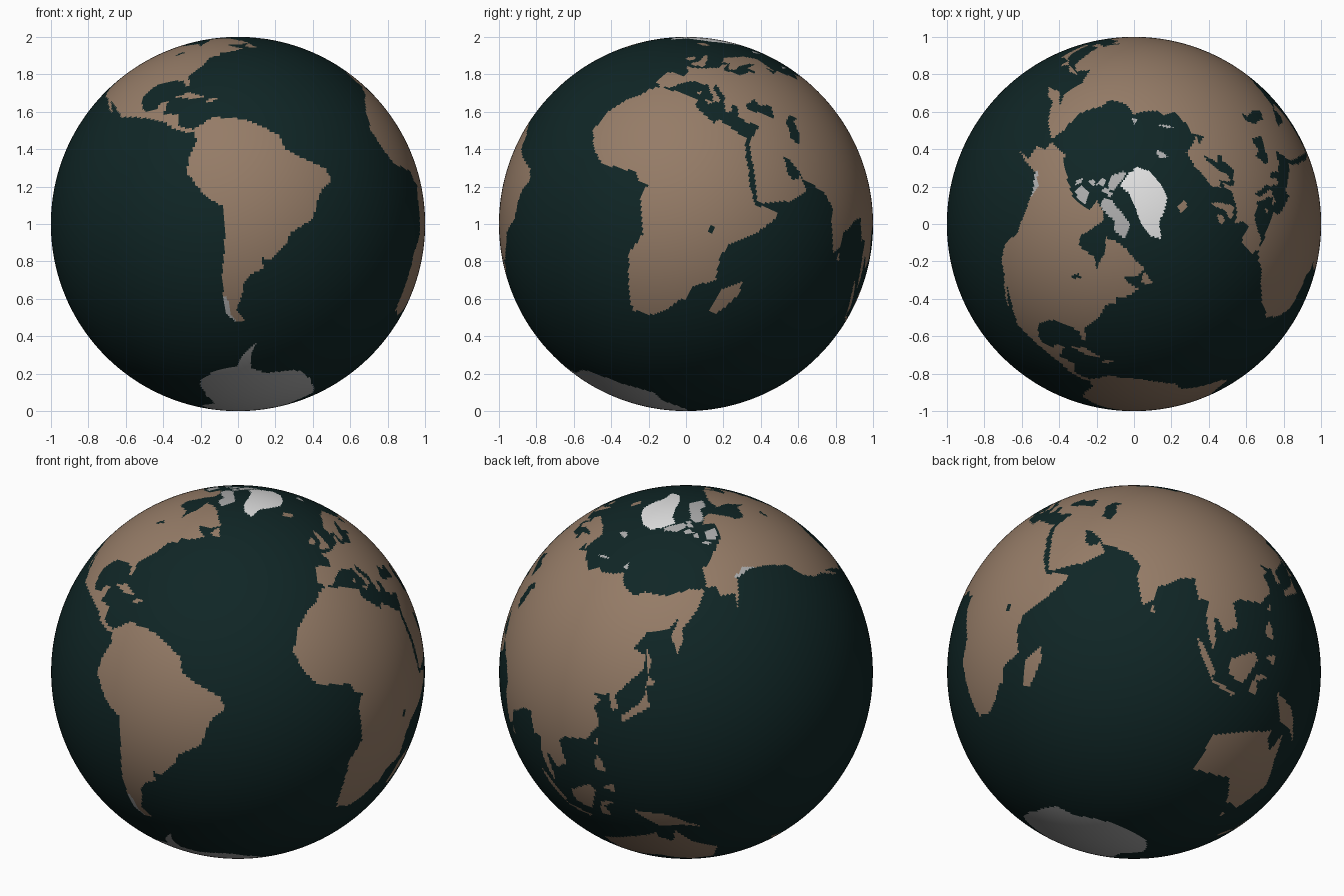
import bpy, bmesh, math
from mathutils import Matrix

COLS, ROWS = 480, 240
STEP = 360 / COLS
FRONT_LON = -66
SEA, LAND, ICE, SNOW = range(4)
grid = [[SEA] * COLS for _ in range(ROWS)]


def paint(colour, outline, only=None):
    """Fill a (longitude, latitude) outline on the face grid, row by row."""
    edges = list(zip(outline, outline[1:] + outline[:1]))
    for r in range(ROWS):
        lat = (r + 0.5) * STEP - 90
        hits = sorted(x0 + (lat - y0) * (x1 - x0) / (y1 - y0)
                      for (x0, y0), (x1, y1) in edges if (y0 > lat) != (y1 > lat))
        for a, b in zip(hits[::2], hits[1::2]):
            for c in range(round((a + 180) / STEP), round((b + 180) / STEP)):
                if only is None or grid[r][c % COLS] == only:
                    grid[r][c % COLS] = colour


# Africa
paint(LAND, [(-6, 36), (10, 37), (11, 34), (20, 31), (21, 33), (30, 31), (34, 31), (32.5, 30),
             (35, 24), (37, 21), (39, 16), (43, 11.5), (51, 12), (51, 10), (47, 4), (40, -3),
             (39, -8), (41, -15), (35, -20), (35.5, -24), (33, -26), (31, -30), (27, -34),
             (20, -35), (18, -33), (15, -27), (12, -18), (14, -11), (9, -1), (9.5, 4), (6, 4),
             (4, 6), (-2, 5), (-8, 4.5), (-13, 8), (-17, 13), (-16.5, 20), (-13, 27), (-10, 30),
             (-9, 33)])
# Europe and the Middle East
paint(LAND, [(-9, 37), (-9, 43), (-1.5, 43.5), (-1, 46), (-4.5, 48.3), (1, 50), (8, 54), (8, 57),
             (10.5, 57.5), (11, 54), (20, 55), (24, 59.3), (30, 60), (22, 61), (25, 65.5),
             (21, 64), (17, 60.5), (16, 56.5), (13, 55.5), (11, 59), (7, 58), (5, 61), (14, 68),
             (25, 71), (41, 67), (34, 66.5), (40, 64.5), (44, 68), (62, 69), (62, 25.2),
             (57, 25.5), (56, 27), (50, 30), (48, 30), (51, 25), (54, 24), (56, 26), (59.5, 22.5),
             (55, 17.5), (45, 12.8), (43, 13), (39, 21), (35, 28), (34.5, 31), (36, 36.5),
             (30, 36.3), (27, 37), (26, 40), (23, 40.5), (24, 38), (22.5, 36.5), (19.5, 40),
             (19.5, 42), (13, 45.5), (12.5, 44), (18.5, 40), (16, 38), (15, 40), (10, 44),
             (3, 43), (0, 40), (-2, 37), (-5.5, 36)])
# Asia
paint(LAND, [(60, 69), (68, 69), (72, 73), (80, 73), (104, 77.5), (113, 74), (130, 71),
             (140, 72.5), (160, 70), (180, 69), (190, 66), (179, 62.5), (170, 60), (163, 58),
             (162, 55), (157, 51), (156, 57), (164, 62), (155, 59), (142, 59), (135, 54.5),
             (141, 52), (140, 48), (132, 43), (127.5, 39.5), (129, 35.5), (126.5, 34.5),
             (125, 39.5), (121, 39), (118, 39), (122, 37), (119, 35), (122, 30), (117, 23.5),
             (108, 21.5), (106, 19), (109, 12), (105, 9), (100, 13), (103, 4), (103, 1.5),
             (100, 6), (98, 10), (97.5, 16.5), (94, 16), (91, 22.5), (87, 21), (80, 15),
             (80, 11), (77.5, 8), (73, 17), (72.5, 21), (67, 25), (60, 25.2)])
# North America
paint(LAND, [(-168, 66), (-156, 71), (-128, 70), (-115, 68.5), (-96, 68), (-94, 72), (-85, 69.5),
             (-82, 67), (-87, 64.5), (-94, 60), (-92.5, 57), (-82, 55), (-80, 51.5), (-79, 54.5),
             (-77, 57), (-78, 62), (-70, 61), (-65, 59), (-61, 56), (-56, 52.5), (-60, 50),
             (-66, 50), (-64.5, 48.5), (-60, 46), (-66, 43.5), (-70, 43.5), (-70, 41.5),
             (-74, 40.5), (-76, 36), (-81, 31.5), (-80, 26), (-81.5, 26), (-83, 29.5), (-89, 30),
             (-94, 29.5), (-97.5, 26), (-97, 21), (-95, 18.5), (-91, 19), (-90, 21.3),
             (-87, 21.3), (-88.5, 16), (-83.5, 15), (-83, 10.5), (-80, 9), (-77, 8), (-80, 7.5),
             (-85, 10), (-88, 13), (-94, 16), (-105, 20), (-109, 25), (-114.5, 31), (-109.7, 23),
             (-115, 29), (-117.5, 33), (-121, 35), (-124.3, 40), (-124, 47), (-130, 54),
             (-137, 58.5), (-147, 60.5), (-152, 59), (-164, 54.5), (-157, 58.5), (-165, 61),
             (-162, 64.5)])
# South America
paint(LAND, [(-78, 8.5), (-72, 12), (-62, 10.5), (-52, 5), (-50, 0), (-44, -2.5), (-37, -4.7),
             (-35, -8), (-39, -13), (-40.5, -21), (-48, -26), (-49, -29), (-54, -34.5),
             (-58, -34), (-57, -37.5), (-62, -39), (-65, -42.5), (-66, -46), (-69, -50.5),
             (-65, -54.8), (-70, -55), (-74.5, -51), (-73.5, -40), (-71, -30), (-70.3, -18),
             (-76, -14), (-81, -6), (-80, -1), (-77.5, 4)])
# Australia
paint(LAND, [(114, -22), (122, -18), (129, -15), (136, -12), (136, -15), (140, -17.5), (142, -11),
             (146, -19), (153, -26), (150, -37.5), (140.5, -38), (136, -34.5), (131, -31.5),
             (124, -33), (115, -34.5)])
# Atlantic and Mediterranean islands
paint(LAND, [(-5, 50), (-3, 53.5), (-5, 58.5), (-2, 57.5), (1.5, 52.5), (1, 51)])
paint(LAND, [(-10, 52), (-8, 55), (-6, 54), (-6.5, 52)])
paint(LAND, [(-23, 64), (-22, 66), (-15, 66), (-15, 64.5), (-19, 63.5)])
paint(LAND, [(-85, 22), (-80, 23.3), (-74.5, 20.3), (-78, 20)])
paint(LAND, [(-74, 18.3), (-73, 20), (-68.5, 18.5)])
paint(LAND, [(-59, 48), (-56, 51.5), (-53, 47)])
paint(LAND, [(8.5, 39), (9, 43), (9.6, 39)])
paint(LAND, [(12.5, 38), (15.5, 38), (15, 36.8)])
# Indian Ocean and East Indies islands
paint(LAND, [(44, -25), (44, -17), (49.3, -12), (50.5, -16), (47, -25)])
paint(LAND, [(80, 6.5), (80, 9.5), (82, 7)])
paint(LAND, [(95.5, 5.5), (106, -4), (105, -6), (100, -1.5)])
paint(LAND, [(105, -6.2), (114.5, -7.7), (114, -8.7), (106, -7.5)])
paint(LAND, [(109, 1.5), (117, 7), (119, 5), (116, -4), (110.5, -3)])
paint(LAND, [(119, -5), (120, 1), (125, 1.5), (121, -1), (122.5, -5)])
paint(LAND, [(131, -1), (141, -2.7), (150.5, -10.5), (144, -8), (138, -8.3), (133, -4)])
# Pacific islands
paint(LAND, [(120, 16), (121, 18.5), (122.3, 18), (124, 13), (120.5, 14)])
paint(LAND, [(122, 7), (125.5, 9.5), (126, 6)])
paint(LAND, [(120, 23), (121.5, 25), (121, 22)])
paint(LAND, [(130, 33), (137, 37), (141, 41.3), (141.5, 36), (136, 34), (131, 31.5)])
paint(LAND, [(140, 42), (142, 45.5), (145, 43.5)])
paint(LAND, [(142, 46), (142, 54), (144, 50)])
paint(LAND, [(145, -41), (148, -41), (147, -43.5)])
paint(LAND, [(173, -35), (178, -38), (175, -41.5), (174, -39)])
paint(LAND, [(172.5, -40.7), (174, -42), (169, -46.5), (166.5, -46)])
# inland waters
paint(SEA, [(28, 42), (31, 46.5), (34, 45), (39, 47), (41.5, 42), (35, 41.8), (31, 41.2)])
paint(SEA, [(47, 43), (49, 46.5), (53, 46.5), (51, 44.5), (54, 41), (54, 37), (50, 37.2), (49, 40.5)])
paint(SEA, [(32, -2.5), (32, 0.3), (34, 0.3), (34, -2.5)])
paint(SEA, [(-91, 46.8), (-88, 48.7), (-85, 47)])
# Arctic islands
paint(ICE, [(-90, 77), (-92, 81), (-70, 83), (-62, 82.3), (-75, 79), (-80, 76.5)])
paint(ICE, [(-105, 76), (-103, 79), (-96, 79), (-95, 76.5)])
paint(ICE, [(-95, 75), (-92, 76.8), (-80, 75.5), (-82, 74.5)])
paint(ICE, [(-117, 70), (-117, 73), (-106, 73), (-102, 69.3), (-110, 69)])
paint(ICE, [(-125, 72), (-123, 74.3), (-119, 73.5), (-121, 71.5)])
paint(ICE, [(-116, 75), (-112, 76.5), (-106, 76), (-106, 75)])
paint(ICE, [(-90, 73), (-80, 73.7), (-68, 70), (-61, 66.5), (-66, 62), (-73, 64.5), (-74, 67.5),
            (-88, 70.5)])
paint(ICE, [(11, 79), (20, 80.5), (26, 80), (17, 76.7)])
paint(ICE, [(54, 73), (57, 75), (68, 77), (59, 74)])
paint(ICE, [(95, 79), (97, 81), (105, 79)])
# glaciers of the western mountains
paint(ICE, [(-148, 58), (-148, 61.5), (-137, 60.5), (-134, 57)], LAND)
paint(ICE, [(-78, -52), (-78, -46), (-72.5, -46), (-72, -52), (-69, -55.5), (-73, -56)], LAND)
# Antarctica
paint(ICE, [(-180, -78), (-150, -77), (-130, -74), (-103, -73), (-75, -73), (-68, -68),
            (-58, -63.2), (-61, -68), (-60, -74), (-40, -76), (-25, -74), (-10, -71), (30, -69.5),
            (55, -66), (70, -68.5), (80, -67.5), (100, -66), (135, -66), (160, -70), (165, -77),
            (180, -78), (180, -91), (-180, -91)])
# Greenland
paint(SNOW, [(-73, 78.5), (-60, 82), (-32, 83.5), (-18, 80), (-20, 74), (-24, 70), (-40, 65),
             (-43, 60), (-49, 62), (-53.5, 67), (-55, 71), (-60, 76)])

# globe: faces coloured from the grid, then tilted on its axis
bm = bmesh.new()
bmesh.ops.create_uvsphere(bm, u_segments=COLS, v_segments=ROWS, radius=1)
for f in bm.faces:
    p = f.calc_center_median().normalized()
    lon = math.degrees(math.atan2(p.x, -p.y)) + FRONT_LON
    lat = math.degrees(math.asin(max(-1, min(1, p.z))))
    row = min(ROWS - 1, max(0, int((lat + 90) / STEP)))
    f.material_index = grid[row][math.floor((lon + 180) / STEP) % COLS]
    f.smooth = True
tilt = Matrix.Rotation(math.radians(-3), 4, 'Y') @ Matrix.Rotation(math.radians(-23.4), 4, 'X')
bm.transform(Matrix.Translation((0, 0, 1)) @ tilt)
mesh = bpy.data.meshes.new("globe")
for name, rgb in (("sea dark teal", (0.005, 0.019, 0.019)), ("land brown", (0.30, 0.20, 0.135)),
                  ("ice grey", (0.42, 0.42, 0.42)), ("snow white", (0.76, 0.76, 0.76))):
    mat = bpy.data.materials.new(name)
    mat.diffuse_color = (*rgb, 1)
    mesh.materials.append(mat)
bm.to_mesh(mesh)
bm.free()
bpy.context.collection.objects.link(bpy.data.objects.new("globe", mesh))
